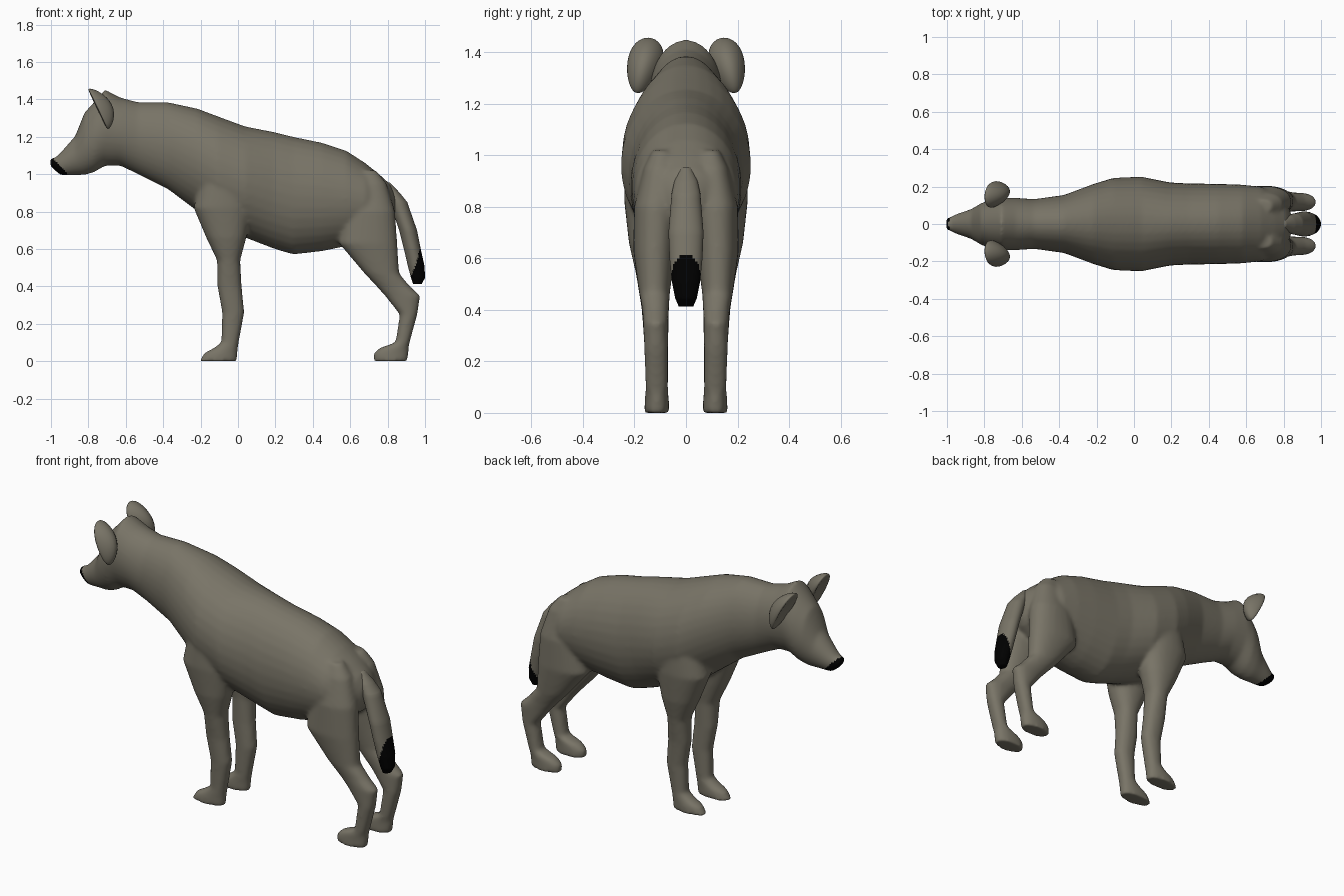
import bpy, bmesh, math
from mathutils import Matrix, Vector

if "Cube" in bpy.data.objects:
    bpy.data.objects.remove(bpy.data.objects["Cube"])


def material(name, rgb):
    m = bpy.data.materials.new(name)
    m.diffuse_color = (*rgb, 1)
    m.use_nodes = True
    m.node_tree.nodes["Principled BSDF"].inputs["Base Color"].default_value = m.diffuse_color
    return m


FUR = material("grey brown fur", (0.19, 0.175, 0.135))
BLACK = material("black", (0.0, 0.0, 0.0))


def loft(bm, axis, rows, side=1, n=24, steps=4, power=0.9):
    """Rows are (position, a0, a1, y0, y1); a is z along the x axis, x along the z axis."""
    fine = []
    for r, s in zip(rows, rows[1:]):
        fine += [[p + (q - p) * k / steps for p, q in zip(r, s)] for k in range(steps)]
    fine.append(rows[-1])
    rings = []
    for t, a0, a1, y0, y1 in fine:
        ring = []
        for i in range(n):
            ang = 2 * math.pi * i / n
            c, s = math.cos(ang), math.sin(ang)
            c = math.copysign(abs(c) ** power, c)
            s = math.copysign(abs(s) ** power, s)
            a = (a0 + a1) / 2 + (a1 - a0) / 2 * c
            y = side * ((y0 + y1) / 2 + (y1 - y0) / 2 * s)
            ring.append(bm.verts.new((t, y, a) if axis == "x" else (a, y, t)))
        rings.append(ring)
    faces = [bm.faces.new((r[i], r[(i + 1) % n], s[(i + 1) % n], s[i]))
             for r, s in zip(rings, rings[1:]) for i in range(n)]
    faces += [bm.faces.new(rings[0]), bm.faces.new(rings[-1])]
    bmesh.ops.recalc_face_normals(bm, faces=faces)


def finish(bm, name):
    me = bpy.data.meshes.new(name)
    bm.to_mesh(me)
    bm.free()
    ob = bpy.data.objects.new(name, me)
    bpy.context.collection.objects.link(ob)
    return ob


def paint(ob, rule):
    me = ob.data
    me.materials.clear()
    me.materials.append(FUR)
    me.materials.append(BLACK)
    for p in me.polygons:
        p.material_index = int(rule(p.center))
    me.shade_smooth()


# head, neck and trunk: x, bottom, top, half width
trunk = [(-1.005, 1.045, 1.085, .03), (-.975, 1.015, 1.09, .042), (-.945, .992, 1.12, .055),
         (-.87, .995, 1.205, .08), (-.82, .995, 1.33, .11), (-.77, 1.01, 1.385, .13),
         (-.71, 1.045, 1.452, .14), (-.63, 1.045, 1.41, .14), (-.535, 1.0, 1.385, .133),
         (-.375, .92, 1.385, .155), (-.215, .80, 1.35, .215), (-.11, .72, 1.31, .247),
         (.04, .66, 1.255, .253), (.195, .60, 1.225, .222), (.295, .57, 1.2, .217),
         (.45, .588, 1.168, .215), (.58, .615, 1.125, .21), (.68, .65, 1.06, .2),
         (.755, .69, 1.0, .165), (.81, .73, .95, .115), (.84, .77, .90, .06)]

# legs: z, front x, back x, inner y, outer y
front_leg = [(1.08, -.14, .0, .08, .20), (.97, -.2, .06, .05, .237), (.82, -.238, .075, .035, .24),
             (.66, -.17, .045, .05, .222), (.54, -.112, .012, .065, .195), (.40, -.11, .02, .068, .172),
             (.26, -.085, .034, .068, .162), (.10, -.09, .004, .07, .155), (.07, -.13, .0, .068, .158),
             (.045, -.18, -.002, .066, .16), (.0, -.208, -.005, .064, .162)]
hind_leg = [(1.02, .64, .74, .06, .13), (.95, .61, .795, .035, .165), (.80, .565, .84, .03, .202),
            (.63, .54, .852, .04, .205), (.47, .675, .862, .062, .183), (.40, .74, .92, .066, .17),
            (.35, .785, .975, .068, .167), (.25, .865, .959, .07, .162), (.10, .842, .918, .07, .158),
            (.072, .76, .913, .068, .16), (.045, .725, .912, .066, .16), (.0, .724, .907, .064, .162)]

bm = bmesh.new()
loft(bm, "x", [(x, lo, hi, -w, w) for x, lo, hi, w in trunk], n=32, power=1)
for side in (1, -1):
    loft(bm, "z", front_leg, side)
    loft(bm, "z", hind_leg, side)
body = finish(bm, "body_and_legs")

# fuse the volumes into one smooth skin
rem = body.modifiers.new("fuse", "REMESH")
rem.mode = "VOXEL"
rem.voxel_size = 0.01
smo = body.modifiers.new("soften", "SMOOTH")
smo.factor = 0.5
smo.iterations = 12
dg = bpy.context.evaluated_depsgraph_get()
skin = bpy.data.meshes.new_from_object(body.evaluated_get(dg))
body.modifiers.clear()
body.data = skin
# black nose at the tip of the snout
paint(body, lambda c: c.x < -.88 and c.x < -.972 + (1.065 - c.z) * .95)

# tail with a black tip
bm = bmesh.new()
loft(bm, "z", [(z, a, b, -w, w) for z, a, b, w in [
    (.955, .77, .812, .02), (.90, .79, .865, .045), (.85, .81, .905, .056), (.70, .862, .957, .068),
    (.60, .887, .977, .064), (.51, .908, .997, .055), (.445, .925, 1.0, .042), (.413, .936, .982, .028)]],
    steps=8, n=32, power=1)
tail = finish(bm, "tail")
paint(tail, lambda c: c.z < .5 + (c.x - .935) * 3.2 - abs(c.y) * .6)

# cupped ears, wider at the top
for side, label in ((1, "left"), (-1, "right")):
    bm = bmesh.new()
    bmesh.ops.create_uvsphere(bm, u_segments=24, v_segments=16, radius=1)
    for v in bm.verts:
        x, y, z = v.co
        v.co = Vector((.033 * x - .04 * (y * y + z * z) + .02 - .015 * z,
                       .066 * y * (1 + .22 * z), .12 * z))
    turn = Matrix.Rotation(-.32, 4, "Y") @ Matrix.Rotation(.24 * side, 4, "X")
    bm.transform(Matrix.Translation((-.725, .163 * side, 1.355)) @ turn)
    paint(finish(bm, label + "_ear"), lambda c: False)
